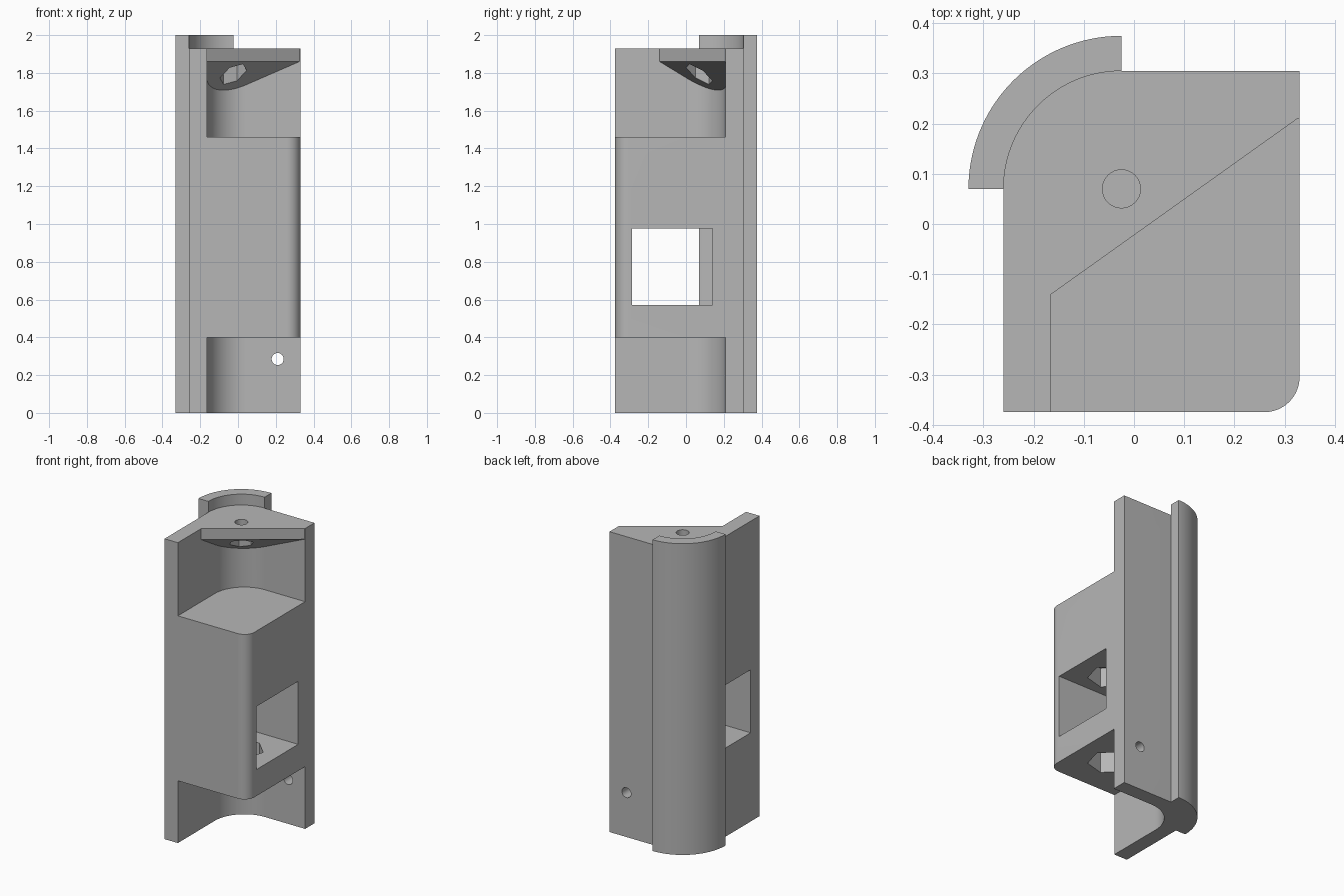
import bpy, bmesh
from math import cos, sin, radians
from mathutils import Matrix, Vector

cube = bpy.data.objects.get("Cube")
if cube:
    bpy.data.objects.remove(cube, do_unlink=True)

grey = bpy.data.materials.new("plain_grey")
grey.use_nodes = True
COLOUR = (0.47, 0.47, 0.47, 1)
grey.diffuse_color = COLOUR
grey.node_tree.nodes["Principled BSDF"].inputs["Base Color"].default_value = COLOUR


def arc(cx, cy, r, a0, a1, n=32):
    angles = [radians(a0 + (a1 - a0) * i / n) for i in range(n + 1)]
    return [(cx + r * cos(a), cy + r * sin(a)) for a in angles]


def ring(cx, cy, r, sides, turn=0):
    return arc(cx, cy, r, turn, turn + 360, sides)[:-1]


def prism(name, profile, low, high, matrix=Matrix()):
    """Extrude a flat profile between two heights, then place it."""
    bm = bmesh.new()
    face = bm.faces.new([bm.verts.new((x, y, low)) for x, y in profile])
    top = bmesh.ops.extrude_face_region(bm, geom=[face])["geom"]
    verts = [v for v in top if isinstance(v, bmesh.types.BMVert)]
    bmesh.ops.translate(bm, verts=verts, vec=(0, 0, high - low))
    bm.transform(matrix)
    bmesh.ops.recalc_face_normals(bm, faces=bm.faces)
    mesh = bpy.data.meshes.new(name)
    bm.to_mesh(mesh)
    bm.free()
    mesh.materials.append(grey)
    ob = bpy.data.objects.new(name, mesh)
    bpy.context.collection.objects.link(ob)
    return ob


def activate(ob):
    bpy.ops.object.select_all(action="DESELECT")
    ob.select_set(True)
    bpy.context.view_layer.objects.active = ob


def cut(target, cutter):
    """Subtract the cutter and throw it away."""
    cutter.hide_render = True
    mod = target.modifiers.new("cut", "BOOLEAN")
    mod.operation = "DIFFERENCE"
    mod.solver = "EXACT"
    mod.object = cutter
    activate(target)
    bpy.ops.object.modifier_apply(modifier=mod.name)
    bpy.data.objects.remove(cutter, do_unlink=True)


def frame(x_axis, y_axis, origin):
    x, y = Vector(x_axis), Vector(y_axis)
    m = Matrix((x, y, x.cross(y))).transposed().to_4x4()
    m.translation = origin
    return m


# Solid body with a large back corner and a small front corner
CX, CY = -0.025, 0.07
body = prism("bracket_body",
             [(-0.26, -0.375)] + arc(0.26, -0.305, 0.07, -90, 0, 16)
             + [(0.33, 0.305)] + arc(CX, CY, 0.235, 90, 180, 40), 0, 1.93)

# Open spaces below and above the central box, leaving an L-shaped wall
space = [(-0.165, -0.6), (0.6, -0.6), (0.6, 0.21)] + arc(0.045, 0, 0.21, 90, 180, 40)
cut(body, prism("lower_space", space, -0.1, 0.4))
upper = prism("upper_space", space, 1.46, 2.2)

# Corner cap with a diagonal edge and a sloping underside stays in place
along = Vector((0.495, 0.353, 0)).normalized()
inward = Vector((-along.y, along.x, 0))
cap_side = [(0, 1.86), (0, 2.4), (1, 2.4), (1, 1.11)]
cut(upper, prism("cap_keep", cap_side, -1, 1.5,
                 frame(inward, (0, 0, 1), (-0.165, -0.14, 0))))
cut(body, upper)

# Cap bolt hole and its nut pocket
cut(body, prism("cap_hole", ring(CX, CY, 0.038, 32), 1.6, 2.1))
cut(body, prism("cap_nut_pocket", ring(CX, CY, 0.073, 6, 15), 1.6, 1.86))

# Window and round hole straight through the box
side_on = frame((0, 1, 0), (0, 0, 1), (0, 0, 0))
window = [(-0.285, 0.57), (0.14, 0.57), (0.14, 0.975), (-0.285, 0.975)]
cut(body, prism("window_cutter", window, -0.6, 0.6, side_on))
cut(body, prism("round_hole", ring(-0.07, 1.24, 0.098, 48), -0.6, 0.6, side_on))

# Hexagonal shaft rising from under the box
cut(body, prism("hex_shaft", ring(0.1, -0.1, 0.13, 6, 15), 0.3, 1.1))

# Wall bolt holes with nut pockets on the inner faces
back_on = frame((-1, 0, 0), (0, 0, 1), (0, 0, 0))
for z in (0.285, 1.65):
    for matrix, u, inner, sign in ((back_on, -0.21, 0.21, 1),
                                   (side_on, -0.26, -0.165, -1)):
        for name, r, sides, depth in (("bolt_hole", 0.032, 24, 0.2),
                                      ("nut_pocket", 0.075, 6, 0.04)):
            ends = sorted((inner - sign * 0.05, inner + sign * depth))
            cut(body, prism(name, ring(u, z, r, sides, 90), *ends, matrix))

# Curved strip wrapped around the back corner, slightly taller than the body
strip = prism("corner_strip",
              arc(CX, CY, 0.305, 90, 180, 40) + arc(CX, CY, 0.235, 180, 90, 40), 0, 2)

for ob in (body, strip):
    activate(ob)
    bpy.ops.object.shade_smooth_by_angle(angle=radians(25))
